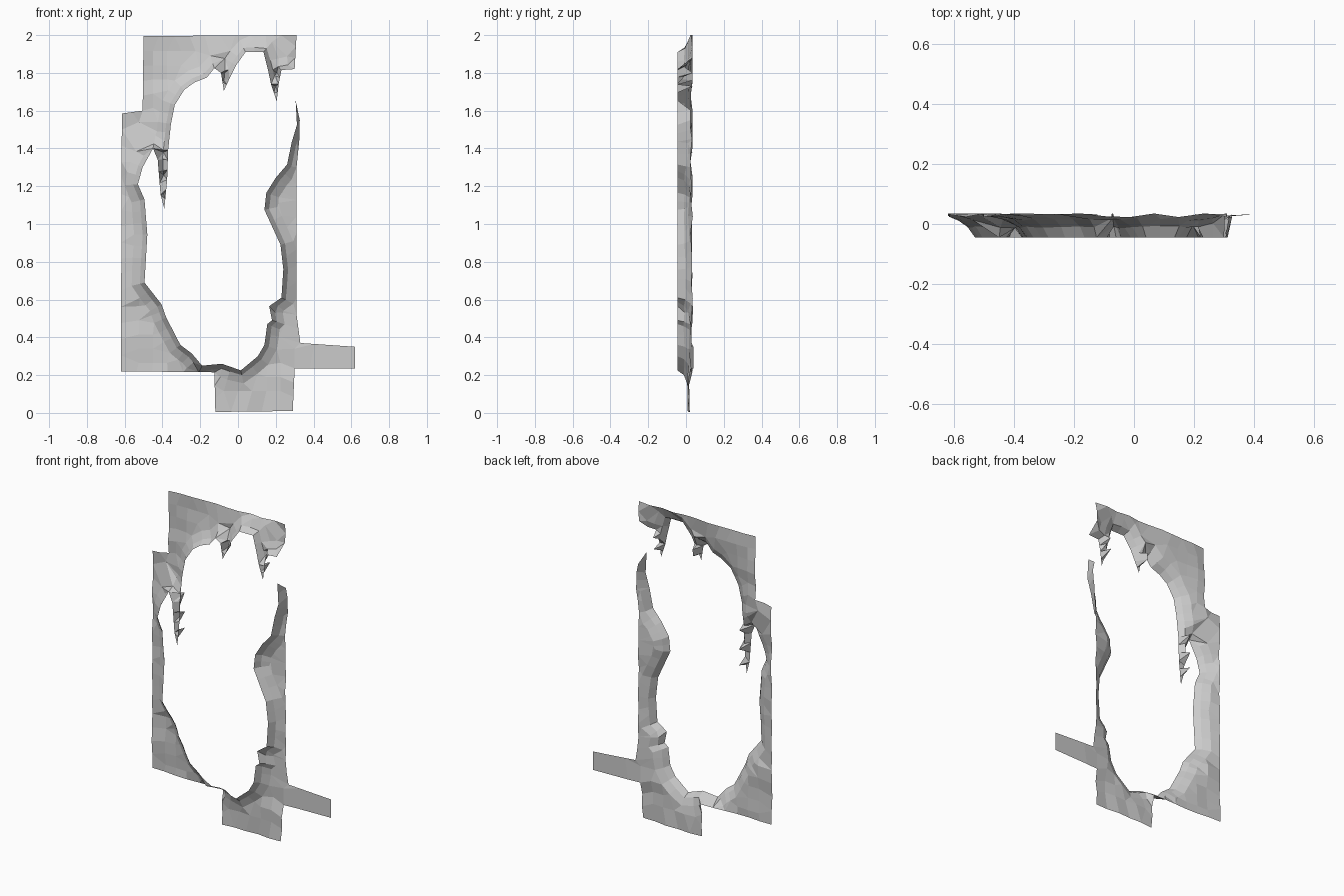
import bpy, bmesh, random
from math import ceil
from mathutils import Vector
from mathutils.geometry import delaunay_2d_cdt, intersect_point_line

if "Cube" in bpy.data.objects:
    bpy.data.objects.remove(bpy.data.objects["Cube"])

random.seed(4)

# ragged edge of the opening (x, z), from the top right round to the right tip
HOLE = [(.30, 1.82), (.23, 1.815), (.215, 1.74), (.205, 1.65), (.175, 1.74), (.16, 1.81),
        (.135, 1.91), (.04, 1.91), (-.01, 1.84), (-.045, 1.77), (-.075, 1.705), (-.09, 1.80),
        (-.125, 1.825), (-.165, 1.775), (-.23, 1.75), (-.285, 1.71), (-.335, 1.63),
        (-.355, 1.53), (-.37, 1.39), (-.375, 1.235), (-.39, 1.08), (-.41, 1.155),
        (-.425, 1.34), (-.45, 1.40), (-.505, 1.30), (-.53, 1.21), (-.495, 1.13),
        (-.48, .945), (-.495, .69), (-.405, .575), (-.38, .505), (-.305, .36),
        (-.245, .315), (-.19, .25), (-.085, .26), (.015, .225), (.105, .30), (.14, .36),
        (.155, .47), (.18, .49), (.165, .565), (.23, .61), (.24, .76), (.225, .89),
        (.14, 1.075), (.15, 1.165), (.20, 1.245), (.26, 1.315), (.285, 1.435),
        (.312, 1.525), (.305, 1.655)]
# stepped outer border, back to the top right
OUTER = [(.305, 1.655), (.327, 1.55), (.325, 1.45), (.31, 1.3), (.31, .52), (.33, .37),
         (.62, .35), (.62, .235), (.30, .235), (.29, .01), (-.12, .005), (-.125, .215),
         (-.62, .22), (-.615, 1.585), (-.505, 1.6), (-.5, 1.995), (.31, 2.0), (.30, 1.82)]
# back ridges of the hanging spikes
RIDGES = [(.205, 1.80), (.20, 1.73), (-.07, 1.80), (-.074, 1.76),
          (-.395, 1.38), (-.393, 1.26), (-.393, 1.16)]


def resample(path, step):
    out = []
    for a, b in zip(path, path[1:]):
        a, b = Vector(a), Vector(b)
        n = max(1, ceil((b - a).length / step))
        out += [a.lerp(b, i / n) for i in range(n)]
    return out + [Vector(path[-1])]


def distance(p, path):
    best = 9.0
    for a, b in zip(path, path[1:]):
        q, t = intersect_point_line(p, a, b)
        q = Vector(a).lerp(Vector(b), min(1, max(0, t)))
        best = min(best, (p - q).length)
    return best


def inside(p, loop):
    hit = False
    for a, b in zip(loop, loop[1:] + loop[:1]):
        if (a.y > p.y) != (b.y > p.y) and p.x < a.x + (p.y - a.y) * (b.x - a.x) / (b.y - a.y):
            hit = not hit
    return hit


hole, outer = resample(HOLE, .07), resample(OUTER, .09)
hole_v, outer_v = [Vector(p) for p in HOLE], [Vector(p) for p in OUTER]
loop = hole[:-1] + outer[:-1]
points = list(loop) + [Vector(p) for p in RIDGES]


def add_point(p, hole_gap, outer_gap):
    if inside(p, loop) and distance(p, hole_v) > hole_gap and distance(p, outer_v) > outer_gap:
        points.append(p)


# rings following the opening, then a loose grid over the rest
for width in (.025, .07):
    for a, b, c in zip(hole, hole[1:], hole[2:]):
        d = (c - a).normalized()
        add_point(b + Vector((d.y, -d.x)) * width, width * .85, .012)
for i in range(-8, 9):
    for j in range(28):
        add_point(Vector((i * .075, .04 + j * .075)), .10, .035)


# flare: flat at the border, curling forward to the opening
def depth(p):
    if any((p - Vector(r)).length < .002 for r in RIDGES):
        return .035
    dh, do = distance(p, hole_v), distance(p, outer_v)
    t = min(1, dh / max(.001, min(.10, dh + do)))
    back = .03 + random.uniform(-.007, .006)
    if p.x > .33:
        back = .03 + (p.x - .33) * .03
    elif p.y < .2:
        back -= .016
    return -.045 + (back + .045) * t ** .55


n = len(loop)
edges = [(i, (i + 1) % n) for i in range(n)]
verts, _, faces, *_ = delaunay_2d_cdt(points, edges, [], 1, 1e-5)

bm = bmesh.new()
made = [bm.verts.new((v.x, depth(v), v.y)) for v in verts]
for f in faces:
    mid = sum((verts[i] for i in f), Vector((0, 0))) / len(f)
    if inside(mid, loop):
        bm.faces.new([made[i] for i in f])
bmesh.ops.delete(bm, geom=[v for v in bm.verts if not v.link_faces], context='VERTS')
bmesh.ops.join_triangles(bm, faces=bm.faces[:], angle_face_threshold=.5, angle_shape_threshold=.7)
for f in bm.faces:
    f.normal_update()
    if f.normal.y > 0:
        f.normal_flip()

mesh = bpy.data.meshes.new("cave_opening")
bm.to_mesh(mesh)
bm.free()
bpy.context.collection.objects.link(bpy.data.objects.new("cave_opening", mesh))
